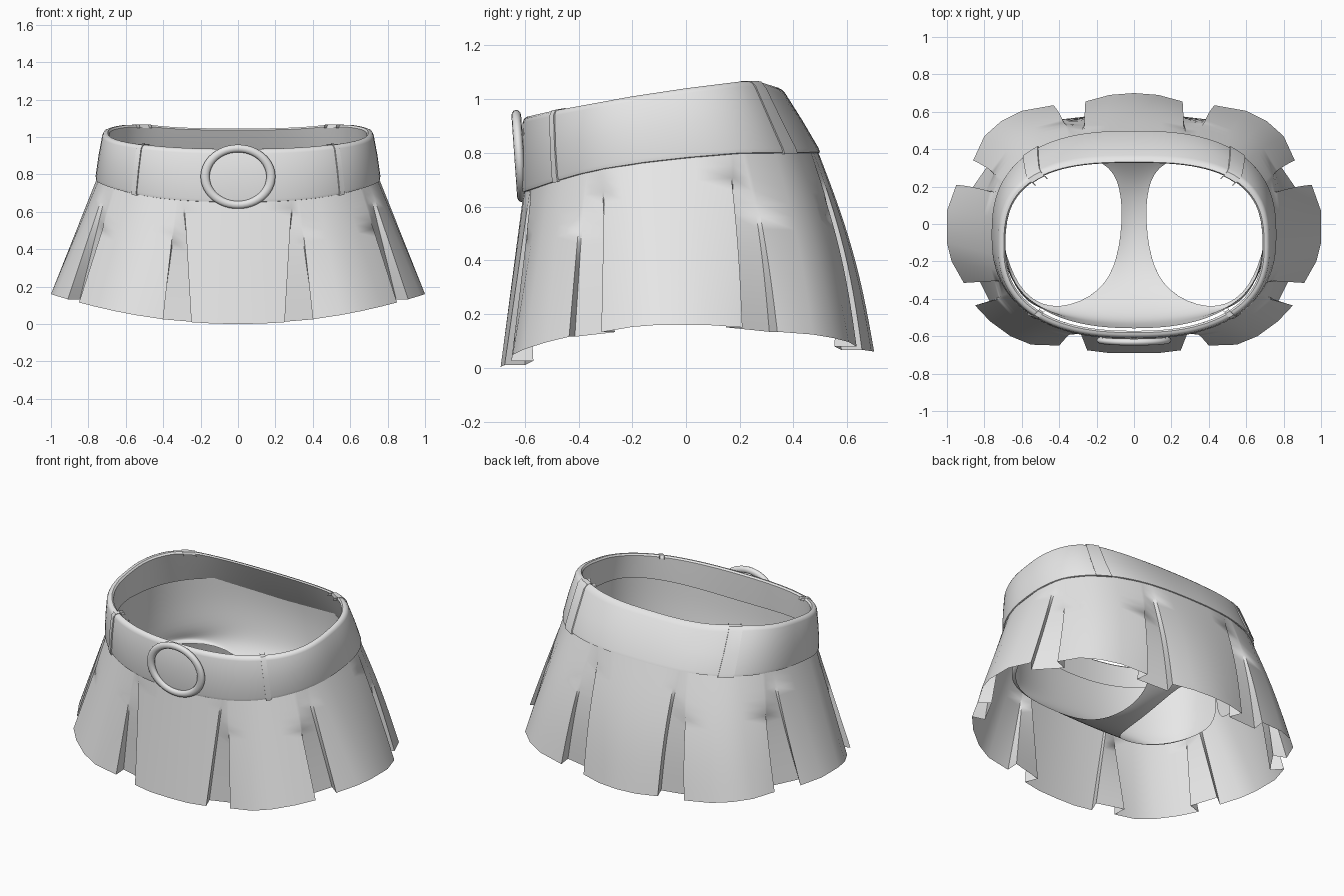
import bpy, bmesh, math
from math import radians, sin, cos, pi
from mathutils import Vector

cube = bpy.data.objects.get("Cube")
if cube:
    bpy.data.objects.remove(cube, do_unlink=True)

cloth = bpy.data.materials.new("light_grey")
cloth.use_nodes = True
cloth.diffuse_color = (0.8, 0.8, 0.8, 1)
cloth.node_tree.nodes["Principled BSDF"].inputs["Base Color"].default_value = (0.8, 0.8, 0.8, 1)


def smooth(ob, angle):
    bpy.ops.object.select_all(action='DESELECT')
    ob.select_set(True)
    bpy.context.view_layer.objects.active = ob
    bpy.ops.object.shade_smooth_by_angle(angle=radians(angle))


def grid(name, rows, closed=False, angle=40):
    """Skin a list of equally long point rows; closed joins each row's ends."""
    bm = bmesh.new()
    vs = [[bm.verts.new(p) for p in row] for row in rows]
    n = len(rows[0])
    for a, b in zip(vs, vs[1:]):
        for i in range(n if closed else n - 1):
            j = (i + 1) % n
            bm.faces.new((a[i], a[j], b[j], b[i]))
    bmesh.ops.recalc_face_normals(bm, faces=bm.faces)
    me = bpy.data.meshes.new(name)
    bm.to_mesh(me)
    bm.free()
    me.materials.append(cloth)
    ob = bpy.data.objects.new(name, me)
    bpy.context.collection.objects.link(ob)
    smooth(ob, angle)
    return ob


def lerp(a, b, t):
    return a + (b - a) * t


def table(pts, v):
    for (a, p), (b, q) in zip(pts, pts[1:]):
        if v <= b:
            return lerp(p, q, max(0, (v - a) / (b - a)))
    return pts[-1][1]


BELT_BOTTOM = [(-.61, .65), (-.5, .688), (-.4, .718), (-.3, .74), (-.15, .763), (0, .78), (.2, .797), (.5, .8)]
BELT_TOP = [(-.61, .93), (-.5, .955), (-.2, 1.01), (0, 1.04), (.2, 1.065), (.27, 1.065), (.35, 1.04)]


def waist(t, h, off=0):
    """Point on the belt at angle t, height share h, pushed out by off."""
    c, s = cos(t), sin(t)
    e = 2 / (lerp(2.55, 2.8, h) if s > 0 else 2.4)
    a, b = lerp(.76, .72, h) + off, lerp(.555, .48, h) + off
    x = math.copysign(abs(c) ** e, c) * a
    y = math.copysign(abs(s) ** e, s) * b + lerp(-.055, -.125, h)
    return Vector((x, y, lerp(table(BELT_BOTTOM, y), table(BELT_TOP, y), h)))


# Belt with a rounded rim and an inner wall
profile = [(.04, -.035), (0, -.006), (.01, 0), (.07, .004), (.5, .006), (.93, .003),
           (.98, -.002), (1, -.012), (1, -.024), (.96, -.034), (.5, -.036), (.04, -.035)]
angles = [2 * pi * i / 96 for i in range(96)]
grid("belt", [[waist(t, h, o) for t in angles] for h, o in profile], closed=True)

# Belt loops, a narrow front pair and a wide back pair
strap = [(-.01, -.03), (-.01, .006), (.08, .01), (.5, .012), (.94, .009), (1.01, -.003), (1.01, -.03), (.94, -.04)]
for place, mid, half_width in (("front", -47, 1.5), ("back", 48.5, 4.5)):
    for side in ("left", "right"):
        rows = []
        for d, sink in ((-1, .02), (-1, 0), (0, 0), (1, 0), (1, .02)):
            t = radians(mid + d * half_width)
            if side == "right":
                t = pi - t
            rows.append([waist(t, h, o - sink) for h, o in strap])
        grid(f"belt_loop_{place}_{side}", rows, angle=30)

# Ring buckle
bpy.ops.mesh.primitive_torus_add(major_radius=.176, minor_radius=.024, major_segments=48,
                                 minor_segments=12, location=(0, -.621, .788),
                                 rotation=(radians(94), 0, 0))
ring = bpy.context.object
ring.name = "buckle_ring"
ring.scale = (1, .86, .75)
ring.data.materials.append(cloth)
smooth(ring, 60)

# Pleated skirt: hem corners of each panel on the left half, front to back
panels = [
    [(0, -.69), (.13, -.69), (.25, -.675)],
    [(.4, -.65), (.55, -.645), (.66, -.6), (.77, -.52), (.85, -.435)],
    [(.91, -.315), (.975, -.2), (1, -.1), (1, .07), (.95, .21)],
    [(.86, .34), (.8, .47), (.71, .55), (.6, .605), (.43, .635)],
    [(.26, .655), (.13, .69), (0, .7)],
]
# Where the four lines of each fold meet the belt, as shares of the hem gap
fold_tops = [(.45, .55, .75, .85), (.4, .6, 1.2, 1.4), (0, .15, .5, .65), (.35, .5, .85, 1)]


def hem_angle(p):
    return math.atan2(p[1] / .695, p[0])


half = []      # (waist angle, hem position, tuck vector, share of height where the tuck starts)
for k, panel in enumerate(panels):
    pts = [[hem_angle(p), Vector(p), Vector((0, 0)), 0] for p in panel]
    if k:
        # Tuck a box fold behind the two neighbouring panel edges
        A, B = half[-1], pts[0]
        tops = [lerp(A[0], B[0], f) for f in fold_tops[k - 1]]
        gap = B[1] - A[1]
        inward = Vector((-gap.y, gap.x)).normalized() * .08
        A[0], B[0] = tops[0], tops[3]
        for edge, top, shift, number in ((A, tops[1], -.12, k - 1), (B, tops[2], .12, k)):
            half.append([top, edge[1], inward + gap * shift, .25 * (number % 2)])
    half += pts
loop = half + [[pi - t, Vector((-p.x, p.y)), Vector((-v.x, v.y)), o] for t, p, v, o in half[-2:0:-1]]


def skirt_point(t, p, tuck, onset, s):
    z = .16 * p.x ** 2 + (.06 * (1 - p.x ** 2) if p.y > 0 else 0)
    q = waist(t, .02, -.006).lerp(Vector((p.x, p.y, z)), s)
    q.y += .025 * sin(pi * s) * max(0, sin(t))
    return q + tuck.to_3d() * max(0, (s - onset) / (1 - onset))


grid("pleated_skirt", [[skirt_point(*column, r / 14) for column in loop] for r in range(15)],
     closed=True, angle=48)

# Inner briefs: centre line (y, z) and side or leg edge (x, y, z), front to back
sections = [
    ((-.56, .77), (.69, -.1, .86)), ((-.555, .66), (.7, -.1, .66)),
    ((-.54, .54), (.7, -.1, .47)), ((-.52, .48), (.63, -.34, .45)),
    ((-.48, .42), (.46, -.47, .42)), ((-.38, .33), (.22, -.4, .35)),
    ((-.22, .26), (.1, -.25, .27)), ((0, .24), (.06, 0, .25)),
    ((.2, .29), (.07, .2, .3)), ((.33, .39), (.14, .34, .4)),
    ((.4, .47), (.42, .4, .46)), ((.43, .53), (.64, .2, .47)),
    ((.45, .62), (.7, -.08, .48)), ((.46, .75), (.7, -.1, .68)),
    ((.45, .89), (.69, -.1, .86)),
]
rows = []
for (cy, cz), (ex, ey, ez) in sections:
    row = []
    for i in range(-8, 9):
        a = i / 8 * pi / 2
        across = math.copysign(abs(sin(a)) ** .85, a)
        row.append((ex * across, lerp(ey, cy, max(0, cos(a)) ** .85), lerp(cz, ez, across ** 2)))
    rows.append(row)
briefs = grid("inner_briefs", rows, angle=180)
sub = briefs.modifiers.new("soften", 'SUBSURF')
sub.levels = sub.render_levels = 2
sub.boundary_smooth = 'PRESERVE_CORNERS'
